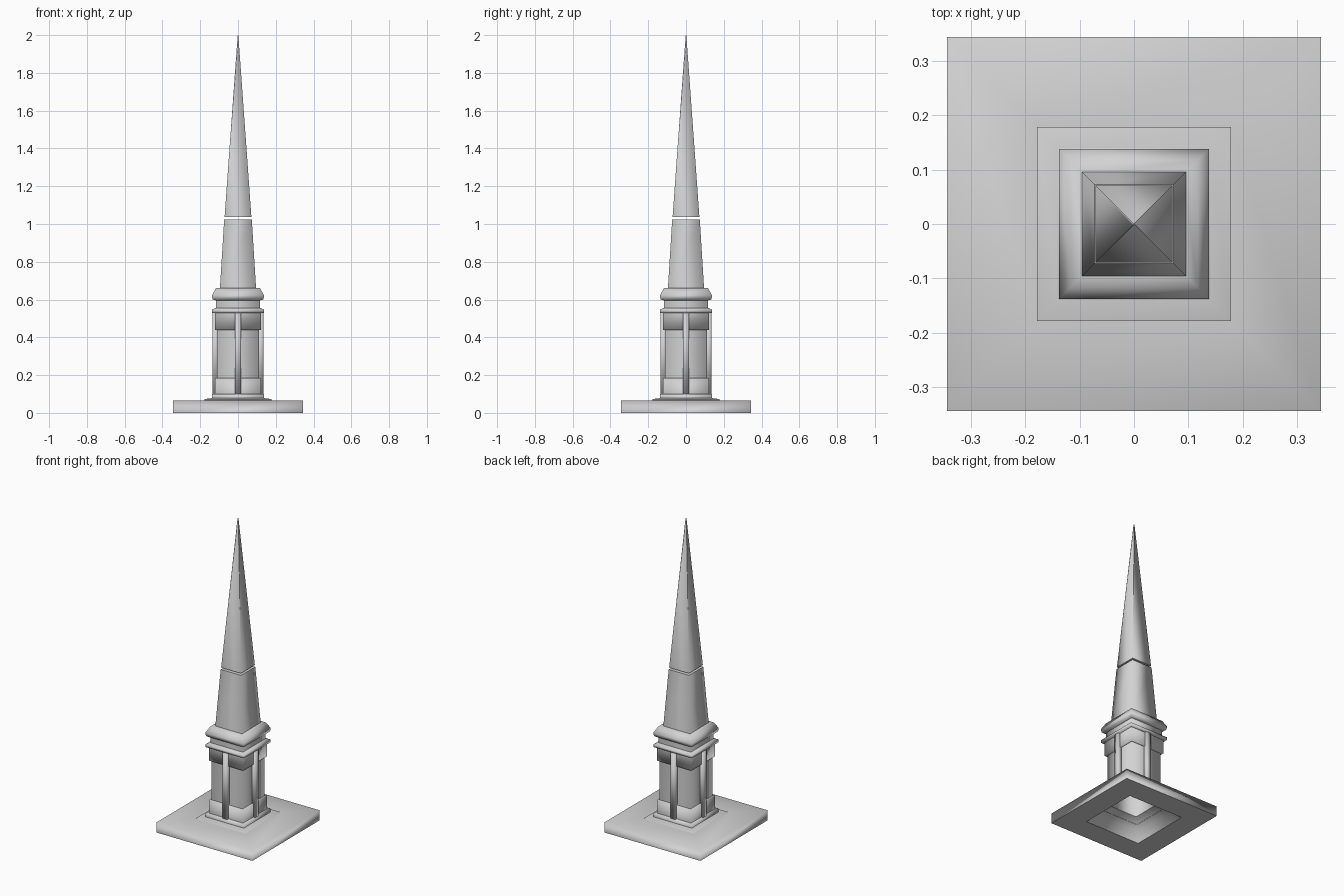
import bpy, bmesh

cube = bpy.data.objects.get("Cube")
if cube:
    bpy.data.objects.remove(cube, do_unlink=True)

GREY = (0.65, 0.65, 0.65, 1.0)
stone = bpy.data.materials.new("grey_stone")
stone.use_nodes = True
stone.diffuse_color = GREY
for node in stone.node_tree.nodes:
    if node.type == 'BSDF_PRINCIPLED':
        node.inputs["Base Color"].default_value = GREY


def finish(name, bm):
    """Turn a bmesh into a named, smooth-shaded object with the stone material."""
    for face in bm.faces:
        face.smooth = True
    mesh = bpy.data.meshes.new(name)
    bm.to_mesh(mesh)
    bm.free()
    mesh.materials.append(stone)
    obj = bpy.data.objects.new(name, mesh)
    bpy.context.collection.objects.link(obj)
    return obj


def square_turning(name, profile):
    """Sweep a (half width, height) profile, outer side rising, around a square plan."""
    bm = bmesh.new()
    rings = [[bm.verts.new((sx * h, sy * h, z))
              for sx, sy in ((-1, -1), (1, -1), (1, 1), (-1, 1))]
             for h, z in profile]
    for low, high in zip(rings, rings[1:]):
        for i in range(4):
            j = (i + 1) % 4
            bm.faces.new((low[i], low[j], high[j], high[i]))
    return finish(name, bm)


# Broad slab rising over a thin plinth step to the column foot
slab = square_turning("base_slab", [
    (0.344, 0.0), (0.344, 0.065), (0.178, 0.066), (0.178, 0.073), (0.138, 0.078)])
slab.modifiers.new("even_shading", 'WEIGHTED_NORMAL')
square_turning("slab_underside", [(0.198, 0.0), (0.344, 0.0)])
square_turning("slab_hollow", [(0.10, 0.10), (0.17, 0.06), (0.198, 0.0)])
square_turning("column_hollow", [(0.10, 0.53), (0.10, 0.10)])
square_turning("column_foot", [(0.138, 0.077), (0.138, 0.10), (0.10, 0.10)])

# Column shaft with thicker bands at the foot and head
square_turning("column_shaft", [(0.111, 0.10), (0.111, 0.53)])
square_turning("foot_band", [(0.122, 0.10), (0.122, 0.185), (0.11, 0.185)])
square_turning("head_band", [(0.11, 0.44), (0.122, 0.44), (0.122, 0.53)])

# Upright strip at the middle of each column face
for name, dx, dy in (("front", 0, -1), ("back", 0, 1), ("left", 1, 0), ("right", -1, 0)):
    bm = bmesh.new()
    bmesh.ops.create_cube(bm, size=1)
    for v in bm.verts:
        v.co.x = v.co.x * (0.034 if dx == 0 else 0.032) + dx * 0.120
        v.co.y = v.co.y * (0.034 if dy == 0 else 0.032) + dy * 0.120
        v.co.z = v.co.z * 0.43 + 0.315
    finish(name + "_pilaster", bm)

# Cap, neck and overhanging crown moulding
square_turning("column_cap", [(0.11, 0.53), (0.138, 0.53), (0.138, 0.547), (0.116, 0.556)])
square_turning("neck", [(0.116, 0.553), (0.116, 0.60)])
square_turning("crown_moulding", [
    (0.112, 0.595), (0.135, 0.60), (0.138, 0.622), (0.117, 0.66), (0.09, 0.662)])

# Tapering spire in two stages, parted by a narrow open gap
square_turning("lower_spire", [(0.096, 0.655), (0.073, 1.025)])
square_turning("lower_spire_top", [(0.073, 1.025), (0.001, 1.025)])
square_turning("upper_spire_underside", [(0.001, 1.037), (0.071, 1.037)])
square_turning("upper_spire", [(0.071, 1.037), (0.002, 1.997), (0.0005, 2.0)])
